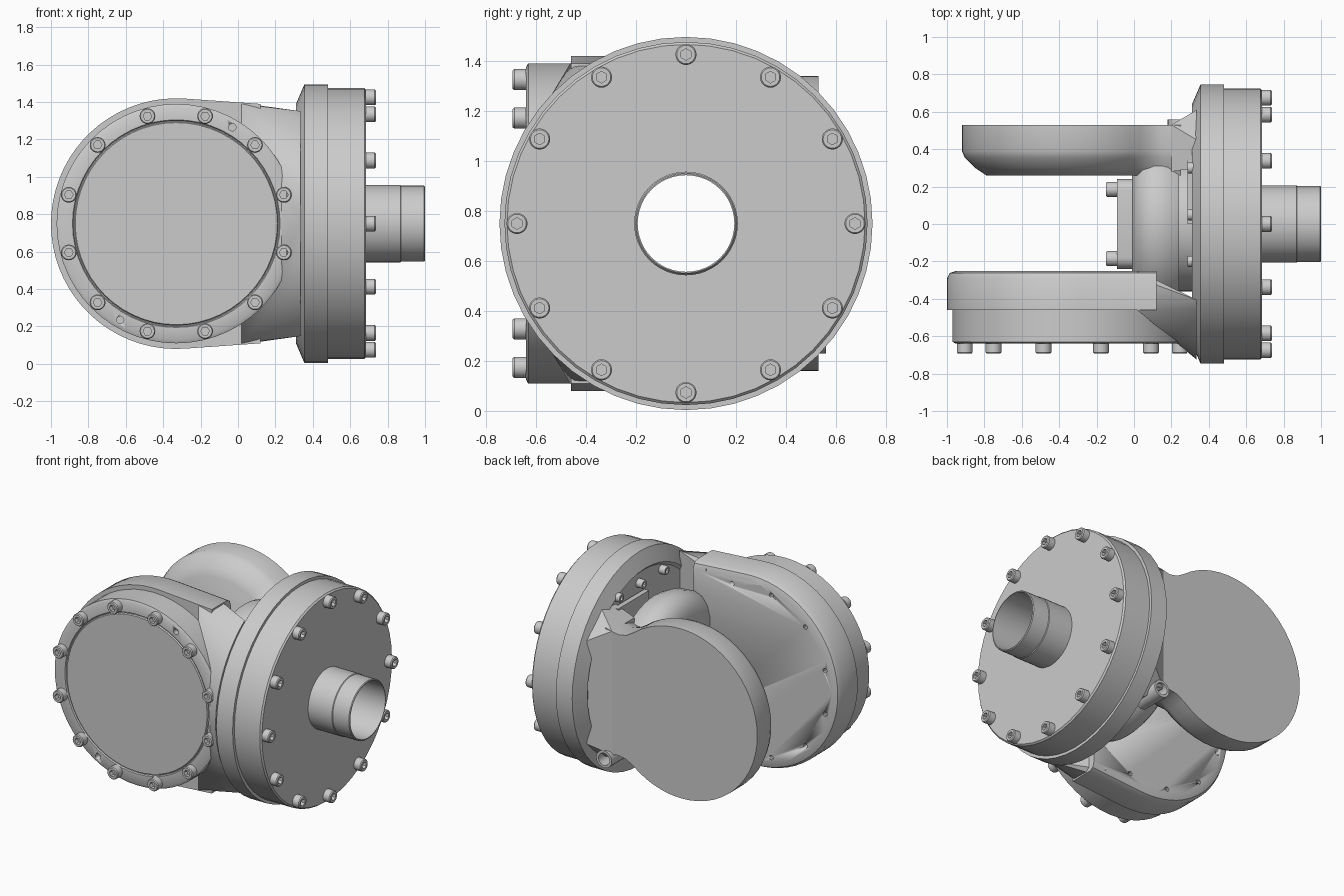
import bpy, bmesh
from math import sin, cos, pi, radians, sqrt
from mathutils import Vector

if "Cube" in bpy.data.objects:
    bpy.data.objects.remove(bpy.data.objects["Cube"])

grey = bpy.data.materials.new("machined grey")
grey.use_nodes = True
COLOUR = (0.6, 0.6, 0.6, 1)
grey.diffuse_color = COLOUR
grey.node_tree.nodes["Principled BSDF"].inputs["Base Color"].default_value = COLOUR

MID = 0.75                      # height of all main axes
ARM_X = -0.33                   # centre of both round arms
X, Y, Z = Vector((1, 0, 0)), Vector((0, 1, 0)), Vector((0, 0, 1))


def finish(name, bm, angle=35):
    bmesh.ops.remove_doubles(bm, verts=bm.verts, dist=1e-5)
    bmesh.ops.recalc_face_normals(bm, faces=bm.faces)
    mesh = bpy.data.meshes.new(name)
    bm.to_mesh(mesh)
    bm.free()
    ob = bpy.data.objects.new(name, mesh)
    bpy.context.collection.objects.link(ob)
    mesh.materials.append(grey)
    bpy.ops.object.select_all(action="DESELECT")
    ob.select_set(True)
    bpy.context.view_layer.objects.active = ob
    bpy.ops.object.shade_smooth_by_angle(angle=radians(angle))
    return ob


def add_lathe(bm, profile, origin, axis, sides, closed=False, hex_below=0):
    """Spin (distance, radius) points about an axis; small radii may become hexagons."""
    turn = Z.rotation_difference(axis)
    rings = []
    for d, r in profile:
        ring = []
        for i in range(sides):
            a = 2 * pi * i / sides
            k = cos(pi / 6) / cos(a % (pi / 3) - pi / 6) if r < hex_below else 1
            ring.append(bm.verts.new(Vector(origin) + turn @ Vector((r * k * cos(a), r * k * sin(a), d))))
        rings.append(ring)
    pairs = list(zip(rings, rings[1:])) + ([(rings[-1], rings[0])] if closed else [])
    for p, q in pairs:
        for i in range(sides):
            j = (i + 1) % sides
            bm.faces.new((p[i], p[j], q[j], q[i]))


def lathe(name, profile, origin, axis, sides=48, closed=False):
    bm = bmesh.new()
    add_lathe(bm, profile, origin, axis, sides, closed)
    return finish(name, bm)


def screws(name, places, axis, r=0.042, height=0.052):
    bm = bmesh.new()
    s = r * 0.55
    head = [(0, 0), (0, r), (height * 0.88, r), (height, r * 0.88),
            (height, s), (height * 0.4, s), (height * 0.4, 0)]
    for p in places:
        add_lathe(bm, head, p, axis, 24, hex_below=s * 1.1)
    return finish(name, bm)


def hull(name, points):
    bm = bmesh.new()
    for p in points:
        bm.verts.new(p)
    res = bmesh.ops.convex_hull(bm, input=bm.verts)
    bmesh.ops.delete(bm, geom=list({v for v in res["geom_interior"] if isinstance(v, bmesh.types.BMVert)}), context="VERTS")
    return finish(name, bm, 40)


def slab(name, outlines):
    """Join matching (y, [(x, z)]) outlines into a solid."""
    bm = bmesh.new()
    rings = [[bm.verts.new((x, y, z)) for x, z in pts] for y, pts in outlines]
    n = len(rings[0])
    for p, q in zip(rings, rings[1:]):
        for i in range(n):
            bm.faces.new((p[i], p[(i + 1) % n], q[(i + 1) % n], q[i]))
    bm.faces.new(rings[0])
    bm.faces.new(rings[-1])
    return finish(name, bm)


def cut(ob, cutter):
    mod = ob.modifiers.new("cut", "BOOLEAN")
    mod.operation, mod.object, mod.solver = "DIFFERENCE", cutter, "EXACT"
    cutter.hide_render = True
    cutter.hide_set(True)


def ring_xz(radius, y, start=15):
    return [(ARM_X + radius * cos(radians(start + 30 * i)), y,
             MID + radius * sin(radians(start + 30 * i))) for i in range(12)]


# Large flange with stepped cover, and the tube through it
BORE = 0.193
lathe("flange", [(0.33, BORE), (0.33, 0.62), (0.31, 0.64), (0.355, 0.745), (0.48, 0.745), (0.48, 0.725),
                 (0.675, 0.725), (0.685, 0.715), (0.685, BORE)], (0, 0, MID), X, closed=True)
lathe("output_tube", [(0.66, BORE), (0.66, 0.207), (0.868, 0.207), (0.872, 0.203), (0.995, 0.203),
                      (1.0, 0.198), (1.0, BORE)], (0, 0, MID), X, closed=True)
screws("flange_screws", [(0.685, 0.675 * cos(pi * i / 6), MID + 0.675 * sin(pi * i / 6))
                         for i in range(12)], X)

# Hollow hub joining the two arms, with a slot before the flange
lathe("hub", [(-0.01, BORE), (-0.01, 0.38), (0.01, 0.44), (0.05, 0.485), (0.11, 0.505), (0.18, 0.50),
              (0.24, 0.47), (0.24, 0.36), (0.34, 0.36), (0.34, BORE)], (0, 0, MID), X, closed=True)
bore = lathe("bore_cutter", [(-0.5, 0), (-0.5, BORE), (0.3, BORE), (0.3, 0)], (0, 0, MID), X)

# Small plate on the inner side of the hub
bm = bmesh.new()
bmesh.ops.create_cube(bm, size=1)
for v in bm.verts:
    v.co = (-0.045 + 0.09 * v.co.x, 0.48 * v.co.y, MID + 0.48 * v.co.z)
bmesh.ops.bevel(bm, geom=[e for e in bm.edges if abs(e.verts[0].co.x - e.verts[1].co.x) > 0.05],
                offset=0.06, segments=4, profile=0.5, affect="EDGES")
hub_plate = finish("hub_plate", bm)
cut(hub_plate, bore)
screws("hub_plate_screws", [(-0.09, 0.185 * i, MID + 0.185 * j) for i in (-1, 1) for j in (-1, 1)],
       -X, 0.04, 0.06)


# Front arm: round plate tapering towards the flange
def front_outline(r):
    a0 = radians(86)
    arc = [a0 + (2 * pi - 2 * a0) * i / 36 for i in range(37)]
    pts = [(ARM_X + r * cos(a), MID + r * sin(a)) for a in arc]
    return pts + [(0.12, MID - r + 0.03), (0.12, MID + r - 0.03)]


front_arm = slab("front_arm", [(-0.46, front_outline(0.67)), (-0.29, front_outline(0.67)),
                               (-0.262, front_outline(0.655)), (-0.25, front_outline(0.62))])
bm = bmesh.new()
for p in ring_xz(0.585, -0.3):
    if p[0] < 0.1:
        add_lathe(bm, [(0, 0), (0, 0.016), (0.1, 0.016), (0.1, 0)], p, Y, 10)
cut(front_arm, finish("hole_cutter", bm))

# Flared web from the front arm out to the flange rim
R = 0.725
arc = [radians(124 + 112 * i / 24) for i in range(25)]
web = [(0.335, R * cos(a), MID + R * sin(a)) for a in arc]
web += [(0.02, y, MID + s * z) for y, z in ((-0.462, 0.64), (-0.29, 0.645), (-0.25, 0.61)) for s in (-1, 1)]
web += [(0.1, -0.52, MID + s * 0.5) for s in (-1, 1)]
hull("front_web", web)

# Round front cover with rim screws and two pin holes
cover = lathe("front_cover", [(0, 0), (0, 0.64), (0.17, 0.64), (0.18, 0.622), (0.18, 0.555), (0.172, 0.55),
                              (0.172, 0.545), (0.18, 0.54), (0.18, 0)], (ARM_X, -0.46, MID), -Y, 56)
screws("cover_screws", ring_xz(0.595, -0.64), -Y)
bm = bmesh.new()
for s in (-1, 1):
    add_lathe(bm, [(0, 0), (0, 0.02), (0.08, 0.02), (0.08, 0)], (ARM_X + s * 0.3, -0.68, MID + s * 0.515), Y, 12)
cut(cover, finish("pin_cutter", bm))


# Rear arm: disc with waisted neck and a rounded inner edge
def rear_outline(r, neck):
    a0 = radians(52)
    arc = [a0 + (2 * pi - 2 * a0) * i / 40 for i in range(41)]
    pts = [(ARM_X + r * cos(a), MID + r * sin(a)) for a in arc]
    k = r * sin(a0)
    side = [(0.09, k + (neck - k) * 0.75), (0.15, neck), (0.25, neck + 0.02)]
    return pts + [(x, MID - h) for x, h in side] + [(x, MID + h) for x, h in reversed(side)]


slab("rear_arm", [(0.53, rear_outline(0.59, 0.42)), (0.39, rear_outline(0.59, 0.42)),
                  (0.355, rear_outline(0.575, 0.41)), (0.30, rear_outline(0.52, 0.39)),
                  (0.26, rear_outline(0.46, 0.37))])

# Rear web from the neck to the flange, with a bored boss and small screw heads
rear = [(0.2, y, MID + s * 0.43) for y in (0.28, 0.53) for s in (-1, 1)]
rear += [(0.335, y, MID + s * z) for y, z in ((0.3, 0.5), (0.45, 0.52), (0.61, 0.36)) for s in (-1, 1)]
hull("rear_web", rear)
lathe("rear_boss", [(0, 0), (0, 0.06), (0.2, 0.06), (0.2, 0.042), (0.1, 0.042), (0.1, 0)],
      (0.24, 0.36, MID - 0.46), Y, 20)

# Bracket and screws seen in the slot at the top
hull("slot_bracket", [(x, y, z) for x in (0.285, 0.32) for y in (0.0, 0.34) for z in (1.1, 1.24)])
screws("slot_screws", [(0.335, y, 1.3) for y in (-0.2, 0.05, 0.3)], -X, 0.03, 0.05)
